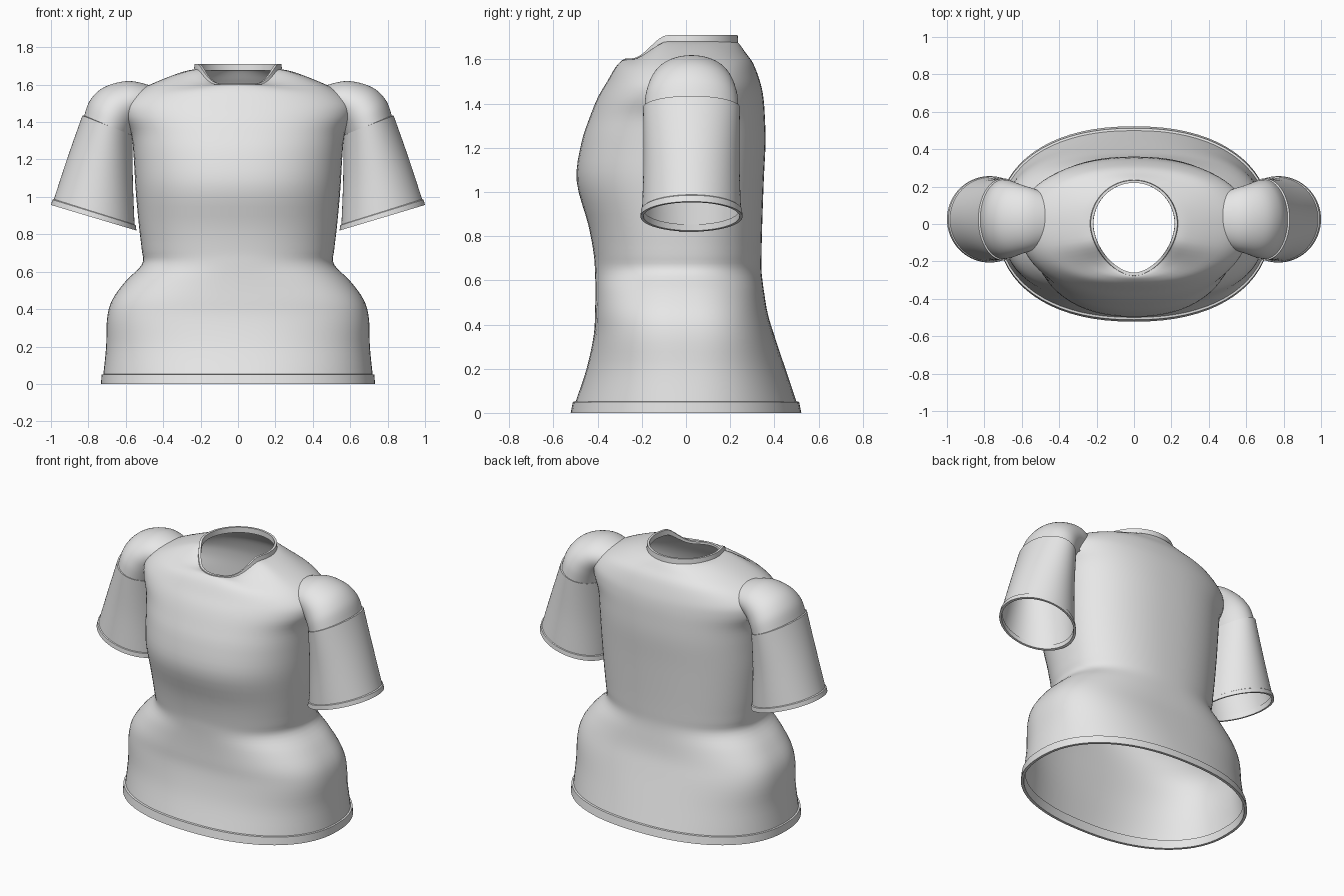
import bpy, bmesh, math
from mathutils import Vector

if "Cube" in bpy.data.objects:
    bpy.data.objects.remove(bpy.data.objects["Cube"])

SEG = 72

fabric = bpy.data.materials.new("light_grey_fabric")
fabric.diffuse_color = (0.8, 0.8, 0.8, 1)
fabric.use_nodes = True
fabric.node_tree.nodes["Principled BSDF"].inputs["Base Color"].default_value = fabric.diffuse_color


def refine(rows, steps):
    """Catmull-Rom interpolation between rows of ring parameters."""
    out = []
    for i in range(len(rows) - 1):
        a, b = rows[max(i - 1, 0)], rows[i]
        c, d = rows[i + 1], rows[min(i + 2, len(rows) - 1)]
        for k in range(steps):
            t = k / steps
            out.append([0.5 * (2 * q + (r - p) * t + (2 * p - 5 * q + 4 * r - s) * t * t
                               + (3 * q - p - 3 * r + s) * t ** 3)
                        for p, q, r, s in zip(a, b, c, d)])
    return out + [list(rows[-1])]


def loft(name, rings, skip=None, mirror=False, angle=40):
    """Skin a list of closed rings, leaving both ends open."""
    bm = bmesh.new()
    grid = [[bm.verts.new(p) for p in ring] for ring in rings]
    for lo, hi in zip(grid, grid[1:]):
        for j in range(SEG):
            k = (j + 1) % SEG
            bm.faces.new((lo[j], lo[k], hi[k], hi[j]))
    if skip:
        holes = [f for f in bm.faces if skip(f.calc_center_median())]
        bmesh.ops.delete(bm, geom=holes, context='FACES')
    mesh = bpy.data.meshes.new(name)
    bm.to_mesh(mesh)
    bm.free()
    mesh.materials.append(fabric)
    obj = bpy.data.objects.new(name, mesh)
    bpy.context.collection.objects.link(obj)
    bpy.ops.object.select_all(action='DESELECT')
    obj.select_set(True)
    bpy.context.view_layer.objects.active = obj
    bpy.ops.object.shade_smooth_by_angle(angle=math.radians(angle))
    if mirror:
        obj.modifiers.new("mirror", 'MIRROR')
    return obj


def body_ring(row):
    """Front, side and back height, half width, front and back depth, roundness."""
    zf, zs, zb, w, yf, yb, nf, nb = row
    pts = []
    for j in range(SEG):
        t = 2 * math.pi * j / SEG
        c, s = math.cos(t), math.sin(t)
        n, depth, z_end = (nb, yb, zb) if s > 0 else (nf, yf, zf)
        x = math.copysign(abs(c) ** (2 / n), c) * w
        y = abs(s) ** (2 / n) * depth
        u = min(max((abs(s) - 0.35) / 0.55, 0), 1)
        pts.append(Vector((x, y, zs + (z_end - zs) * u * u * (3 - 2 * u))))
    return pts


def level(z, w, yf, yb, n=2.2):
    return (z, z, z, w, yf, yb, n, n)


def sleeve_ring(row):
    """Outer point, inner point (x, z) and half depth."""
    ox, oz, ix, iz, r = row
    pts = []
    for j in range(SEG):
        t = 2 * math.pi * j / SEG
        c, s = math.cos(t) / 2, math.sin(t)
        pts.append(Vector(((ox + ix) / 2 + (ox - ix) * c, 0.025 + r * s,
                           (oz + iz) / 2 + (oz - iz) * c)))
    return pts


# Shirt body: flared hips, pinched waist, full chest, sloping shoulders
body_rows = [
    level(0.05, 0.72, -0.50, 0.50, 2.25),
    level(0.20, 0.705, -0.45, 0.45, 2.4),
    level(0.35, 0.70, -0.418, 0.40, 2.6),
    level(0.45, 0.672, -0.412, 0.37, 2.6),
    level(0.55, 0.60, -0.41, 0.353, 2.45),
    level(0.64, 0.513, -0.412, 0.342, 2.3),
    level(0.72, 0.515, -0.418, 0.342, 2.3),
    level(0.85, 0.53, -0.442, 0.345, 2.3),
    level(1.05, 0.548, -0.495, 0.352, 2.3),
    level(1.22, 0.558, -0.474, 0.36, 2.3),
    level(1.34, 0.572, -0.435, 0.357, 2.3),
    level(1.43, 0.615, -0.398, 0.35, 2.2),
    level(1.50, 0.61, -0.357, 0.335, 2.2),
    (1.56, 1.57, 1.58, 0.53, -0.322, 0.305, 2.2, 2.2),
    (1.59, 1.63, 1.63, 0.40, -0.297, 0.27, 2.1, 2.1),
    (1.60, 1.67, 1.665, 0.29, -0.282, 0.245, 1.9, 2.0),
    (1.598, 1.682, 1.68, 0.232, -0.272, 0.232, 1.75, 2.0),
]
loft("shirt_body", [body_ring(r) for r in refine(body_rows, 4)],
     skip=lambda p: abs(p.x) > 0.48 and 1.40 < p.z < 1.53 and abs(p.y - 0.025) < 0.13)

# Hem band folded under at the bottom
hem_rows = [
    level(0.052, 0.718, -0.498, 0.498, 2.25),
    level(0.05, 0.73, -0.512, 0.512, 2.25),
    level(0.0, 0.732, -0.522, 0.522, 2.25),
    level(0.0, 0.715, -0.505, 0.505, 2.25),
    level(0.05, 0.71, -0.49, 0.49, 2.25),
]
loft("hem_band", [body_ring(r) for r in hem_rows])

# Collar band around the dipped neckline
collar_rows = [
    (1.595, 1.675, 1.675, 0.236, -0.278, 0.236, 1.75, 2.0),
    (1.605, 1.71, 1.71, 0.232, -0.277, 0.234, 1.75, 2.0),
    (1.605, 1.71, 1.71, 0.218, -0.26, 0.22, 1.75, 2.0),
    (1.59, 1.675, 1.675, 0.217, -0.26, 0.22, 1.75, 2.0),
]
loft("collar_band", [body_ring(r) for r in collar_rows])

# Rounded shoulder caps joining the sleeves to the body
cap_rows = [
    (0.825, 1.425, 0.57, 1.325, 0.213),
    (0.795, 1.51, 0.555, 1.36, 0.208),
    (0.735, 1.575, 0.54, 1.385, 0.195),
    (0.65, 1.61, 0.53, 1.40, 0.18),
    (0.56, 1.618, 0.52, 1.41, 0.165),
    (0.45, 1.59, 0.50, 1.42, 0.14),
]
loft("shoulder_cap", [sleeve_ring(r) for r in refine(cap_rows, 4)], mirror=True)

# Sleeves, with a slight lip at the upper seam
sleeve_rows = [
    (0.985, 0.985, 0.553, 0.85, 0.224),
    (0.915, 1.20, 0.562, 1.08, 0.217),
    (0.832, 1.435, 0.565, 1.33, 0.219),
]
sleeve = [sleeve_ring(r) for r in refine(sleeve_rows, 5)]
sleeve.append(sleeve_ring((0.82, 1.435, 0.575, 1.33, 0.208)))
loft("sleeve", sleeve, mirror=True)

# Folded cuffs at the sleeve openings
cuff_rows = [
    (0.984, 0.988, 0.554, 0.853, 0.223),
    (0.992, 0.985, 0.547, 0.848, 0.229),
    (1.0, 0.957, 0.543, 0.82, 0.231),
    (0.985, 0.953, 0.558, 0.825, 0.217),
    (0.978, 0.985, 0.56, 0.853, 0.217),
]
loft("cuff", [sleeve_ring(r) for r in cuff_rows], mirror=True)
